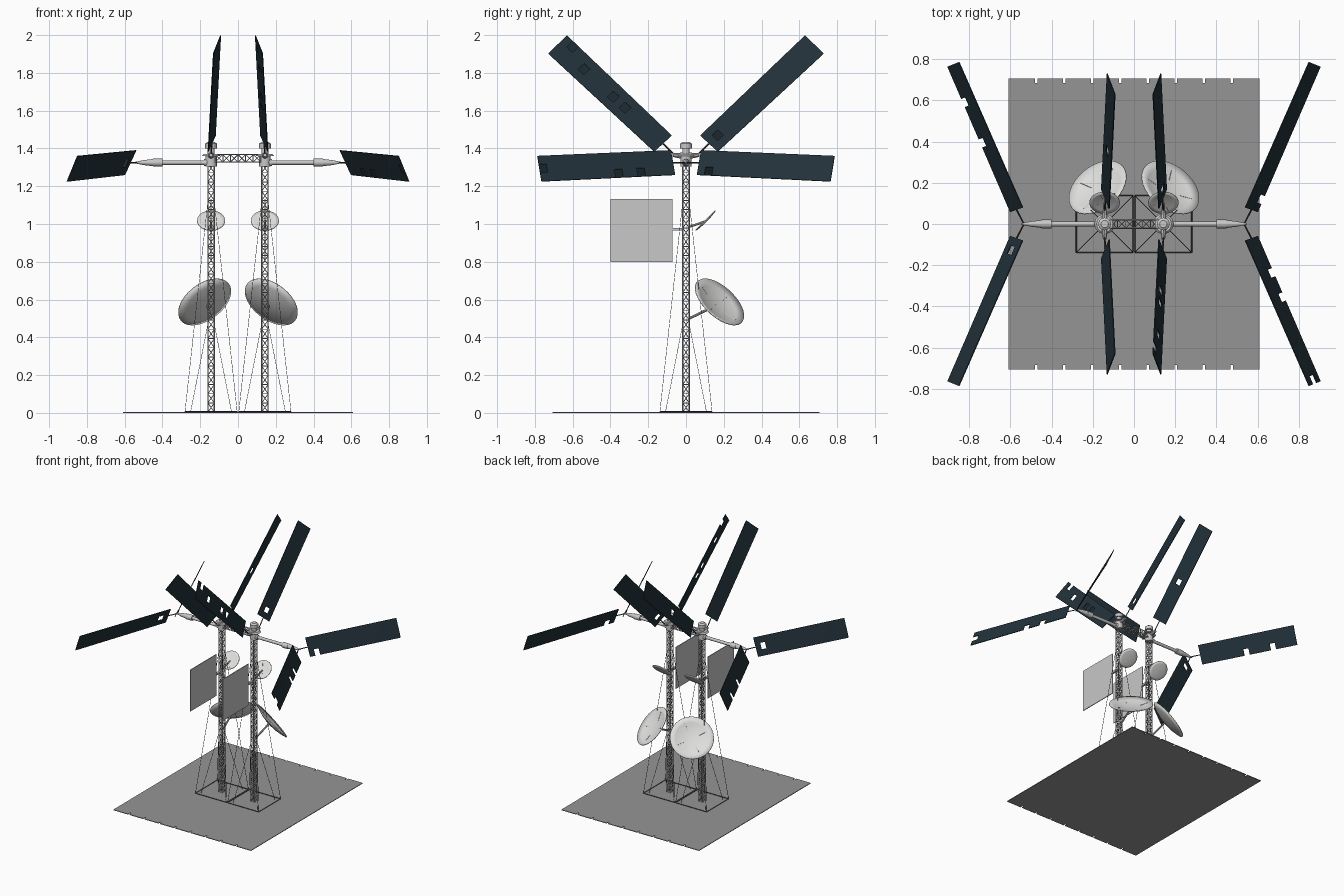
import bpy, bmesh, math
from mathutils import Vector, Matrix

if "Cube" in bpy.data.objects:
    bpy.data.objects.remove(bpy.data.objects["Cube"])

def mat(name, r, g, b):
    m = bpy.data.materials.new(name)
    m.diffuse_color = (r, g, b, 1)
    m.use_nodes = True
    m.node_tree.nodes["Principled BSDF"].inputs["Base Color"].default_value = m.diffuse_color
    return m

GROUND = mat("base grey", 0.30, 0.30, 0.30)
PALE = mat("pale grey", 0.58, 0.58, 0.58)
WHITE = mat("dish white", 0.74, 0.74, 0.73)
METAL = mat("truss grey", 0.42, 0.42, 0.42)
NAVY = mat("solar navy", 0.016, 0.031, 0.042)
DARK = mat("strut dark", 0.06, 0.06, 0.065)
MX = 0.1425                       # mast x position

def finish(bm, name, material, smooth=False, thick=0):
    bmesh.ops.recalc_face_normals(bm, faces=bm.faces)
    me = bpy.data.meshes.new(name)
    bm.to_mesh(me)
    bm.free()
    me.materials.append(material)
    ob = bpy.data.objects.new(name, me)
    bpy.context.collection.objects.link(ob)
    if thick:
        s = ob.modifiers.new("thickness", 'SOLIDIFY')
        s.thickness = thick
        s.offset = 0
    if smooth:
        bpy.context.view_layer.objects.active = ob
        ob.select_set(True)
        bpy.ops.object.shade_smooth_by_angle(angle=math.radians(35))
        ob.select_set(False)
    return ob

def bar(bm, a, b, r, r2=None, n=4):
    a, b = Vector(a), Vector(b)
    d = b - a
    m = Matrix.Translation((a + b) / 2) @ d.to_track_quat('Z', 'Y').to_matrix().to_4x4()
    bmesh.ops.create_cone(bm, cap_ends=True, segments=n, radius1=r,
                          radius2=r if r2 is None else r2, depth=d.length, matrix=m)

def box(bm, lo, hi):
    lo, hi = Vector(lo), Vector(hi)
    m = Matrix.Translation((lo + hi) / 2) @ Matrix.Diagonal((*(hi - lo), 1))
    bmesh.ops.create_cube(bm, size=1, matrix=m)

def truss(bm, a, b, side, half, bays, r_leg, r_brace):
    """Square lattice girder from a to b; side = the two cross axes."""
    a, b = Vector(a), Vector(b)
    u, v = Vector(side[0]) * half, Vector(side[1]) * half
    corners = [u + v, v - u, -u - v, u - v]
    for c in corners:
        bar(bm, a + c, b + c, r_leg)
    for i in range(bays + 1):
        p, q = a.lerp(b, i / bays), a.lerp(b, min(i + 1, bays) / bays)
        for k in range(4):
            c, d = corners[k], corners[(k + 1) % 4]
            bar(bm, p + c, p + d, r_brace)
            if i < bays:
                bar(bm, p + c, q + d, r_brace)
                bar(bm, p + d, q + c, r_brace)

# Base plate with notched ends
bm = bmesh.new()
box(bm, (-0.61, -0.685, 0), (0.61, 0.685, 0.005))
pitch = 1.22 / 9
for i in range(9):
    x0 = -0.61 + i * pitch
    for s in (-1, 1):
        ya, yb = sorted((s * 0.685, s * 0.707))
        box(bm, (x0 + (0.006 if i else 0), ya, 0),
            (x0 + pitch - (0.006 if i < 8 else 0), yb, 0.005))
finish(bm, "base_plate", GROUND)

# Lattice masts and the bridge between them
X, Y, Z = (1, 0, 0), (0, 1, 0), (0, 0, 1)
bm = bmesh.new()
for s in (-1, 1):
    truss(bm, (s * MX, 0, 0.004), (s * MX, 0, 1.32), (X, Y), 0.017, 27, 0.0032, 0.002)
finish(bm, "lattice_masts", METAL)
bm = bmesh.new()
truss(bm, (-0.12, 0, 1.348), (0.12, 0, 1.348), (Y, Z), 0.02, 6, 0.0032, 0.002)
finish(bm, "bridge_truss", METAL)

# Guy wires and their ground frames
bm = bmesh.new()
for s in (-1, 1):
    for half, top in ((0.138, 1.12), (0.108, 0.47)):
        c = [(s * MX + i * half, j * half, 0.007) for i, j in ((1, 1), (-1, 1), (-1, -1), (1, -1))]
        for k in range(4):
            i, j = ((1, 1), (-1, 1), (-1, -1), (1, -1))[k]
            bar(bm, c[k], (s * MX + i * 0.017, j * 0.017, top), 0.0015)
            if half > 0.12:
                bar(bm, c[k], c[(k + 1) % 4], 0.0025)
finish(bm, "guy_wires", DARK)

# Hubs on the mast tops and the outward booms
bm = bmesh.new()
for s in (-1, 1):
    x = s * MX
    for z0, z1, r0, r1 in ((1.305, 1.36, 0.03, 0.03), (1.36, 1.37, 0.05, 0.04),
                           (1.37, 1.40, 0.019, 0.019), (1.40, 1.425, 0.031, 0.031),
                           (1.425, 1.435, 0.031, 0.018)):
        bar(bm, (x, 0, z0), (x, 0, z1), r0, r1, 12)
    for t in (-1, 1):
        bar(bm, (x, 0, 1.36), (x, t * 0.072, 1.365), 0.02, 0.009, 10)
    for x0, x1, r0, r1 in ((0.14, 0.18, 0.024, 0.018), (0.18, 0.40, 0.012, 0.012),
                           (0.40, 0.45, 0.021, 0.021), (0.45, 0.50, 0.019, 0.013),
                           (0.50, 0.55, 0.013, 0.003)):
        bar(bm, (s * x0, 0, 1.325), (s * x1, 0, 1.325), r0, r1, 12)
finish(bm, "hubs_and_booms", PALE, smooth=True)

# Solar wings: cell grids with a few missing cells, and their struts
OUTER = ((0.54, 0.08, 1.39), (0.85, 0.787, 1.36), (0.60, 0.058, 1.26), (0.905, 0.765, 1.225))
INNER = ((0.12, 0.075, 1.468), (0.092, 0.63, 1.998), (0.158, 0.168, 1.383), (0.13, 0.73, 1.903))
COLS, ROWS = 18, 3
HOLES = {("outer", 1, 1): [(1, 2)], ("outer", 1, -1): [(4, 2), (7, 2), (17, 1)],
         ("outer", -1, 1): [(8, 2), (13, 2)], ("outer", -1, -1): [(1, 1)],
         ("inner", 1, 1): [(1, 1)], ("inner", -1, 1): [(7, 1)],
         ("inner", 1, -1): [(16, 0), (13, 1), (8, 1), (6, 1)], ("inner", -1, -1): []}
struts = bmesh.new()
for (kind, sx, sy), holes in HOLES.items():
    flip = Vector((sx, sy, 1))
    a, b, c, d = (Vector(p) * flip for p in (OUTER if kind == "outer" else INNER))
    bm = bmesh.new()
    grid = [[bm.verts.new(a.lerp(b, i / COLS).lerp(c.lerp(d, i / COLS), j / ROWS))
             for j in range(ROWS + 1)] for i in range(COLS + 1)]
    for i in range(COLS):
        for j in range(ROWS):
            if (i, j) not in holes:
                bm.faces.new((grid[i][j], grid[i + 1][j], grid[i + 1][j + 1], grid[i][j + 1]))
    finish(bm, f"{kind}_solar_wing", NAVY, thick=0.005)
    root = (0.535, 0, 1.325) if kind == "outer" else (MX, 0.06, 1.365)
    bar(struts, Vector(root) * flip, (a + c) / 2, 0.004)
finish(struts, "wing_struts", DARK)

# Square radiators with brackets
bm = bmesh.new()
arms = bmesh.new()
for s in (-1, 1):
    x = s * MX
    box(bm, (x - 0.003, -0.40, 0.80), (x + 0.003, -0.072, 1.132))
    box(arms, (x - 0.008, -0.075, 0.965), (x + 0.008, -0.015, 0.98))
finish(bm, "radiators", PALE)

# Dishes: shallow bowls, ribs and mounting arms
def dish(name, centre, normal, radius, depth):
    m = Matrix.Translation(centre) @ Vector(normal).to_track_quat('Z', 'Y').to_matrix().to_4x4()
    bm = bmesh.new()
    prof = [bm.verts.new((radius * t, 0, depth * (t * t - 1))) for t in (0, 0.25, 0.5, 0.75, 1)]
    edges = [bm.edges.new(p) for p in zip(prof, prof[1:])]
    bmesh.ops.spin(bm, geom=prof + edges, cent=(0, 0, 0), axis=(0, 0, 1),
                   angle=2 * math.pi, steps=32)
    bmesh.ops.remove_doubles(bm, verts=bm.verts, dist=1e-4)
    bm.transform(m)
    finish(bm, name, WHITE, smooth=True, thick=0.005)
    for k in range(4):
        u = Vector((math.cos(k * math.pi / 2 + 0.4), math.sin(k * math.pi / 2 + 0.4), 0)) * radius
        bar(arms, m @ (u * 0.35 + Vector((0, 0, -depth * 0.86))),
            m @ (u * 0.8 + Vector((0, 0, -depth * 0.33))), 0.003)
    return m @ Vector((0, 0, -depth))

for s in (-1, 1):
    back = dish("large_dish", (s * 0.177, 0.178, 0.588), (s * 0.49, 0.59, 0.64), 0.16, 0.03)
    bar(arms, back, (s * MX, 0.017, 0.50), 0.007, n=8)
    dish("small_dish", (s * MX, 0.103, 1.018), (0, -0.7, 0.7), 0.074, 0.006)
    bar(arms, (s * MX, 0.103, 1.014), (s * MX, 0.017, 0.985), 0.006, n=8)
finish(arms, "mounting_arms", PALE)
